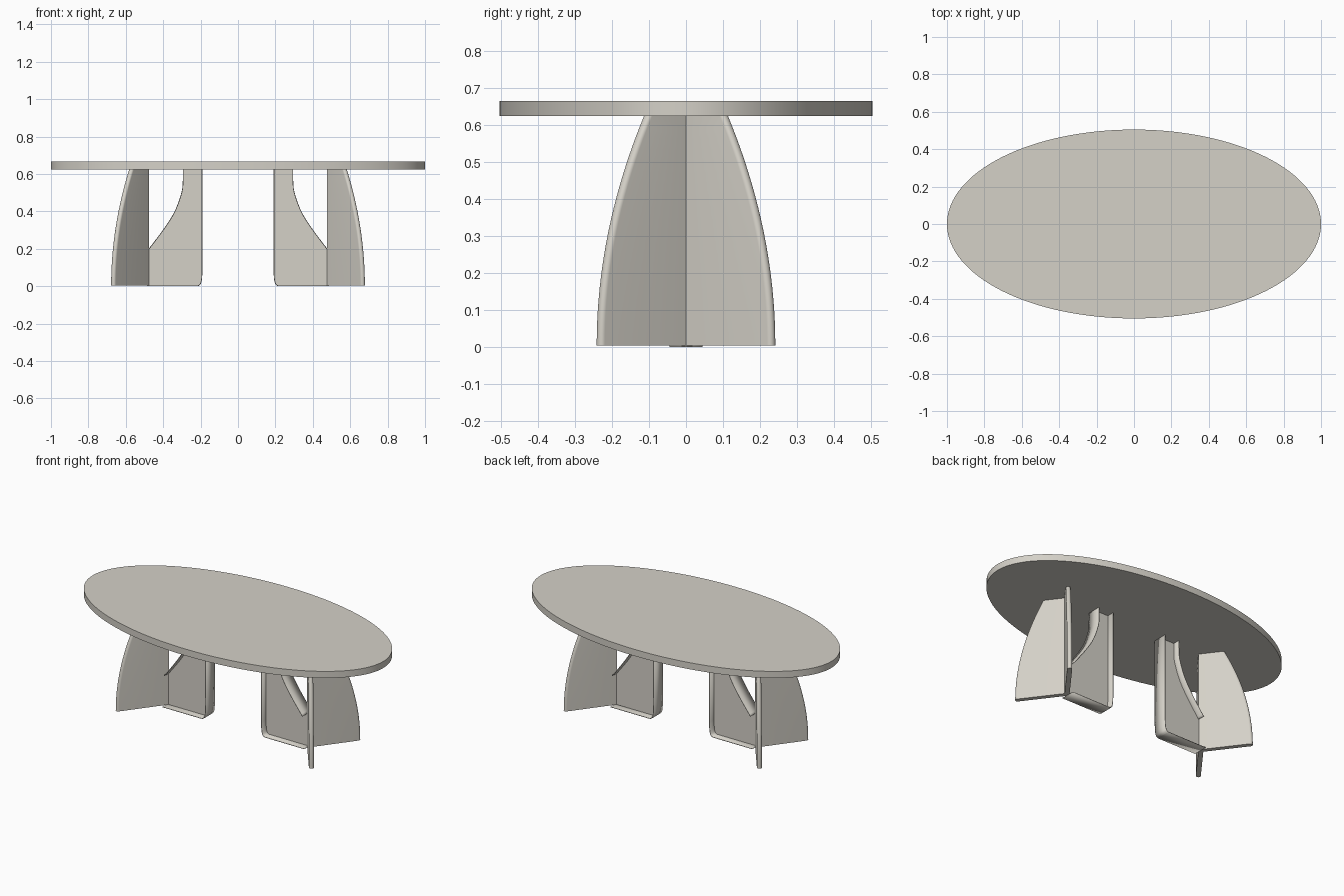
import bpy, bmesh, math

if "Cube" in bpy.data.objects:
    bpy.data.objects.remove(bpy.data.objects["Cube"])

stone = bpy.data.materials.new("warm light grey")
stone.diffuse_color = (0.66, 0.635, 0.575, 1)
stone.use_nodes = True
stone.node_tree.nodes["Principled BSDF"].inputs["Base Color"].default_value = stone.diffuse_color

TOP_Z, UNDER_Z = 0.666, 0.625
ANGLE = math.radians(53)       # spread of the outer fins
R = 0.014                      # half thickness of the outer fins
HUB_X = 0.475                  # crease where the fins meet
RIB_HALF = 0.045               # half width of the edge ribs


def finish(name, bm, smooth=True):
    bmesh.ops.recalc_face_normals(bm, faces=bm.faces)
    me = bpy.data.meshes.new(name)
    bm.to_mesh(me)
    bm.free()
    ob = bpy.data.objects.new(name, me)
    bpy.context.collection.objects.link(ob)
    me.materials.append(stone)
    if smooth:
        bpy.ops.object.select_all(action='DESELECT')
        ob.select_set(True)
        bpy.context.view_layer.objects.active = ob
        bpy.ops.object.shade_smooth_by_angle(angle=math.radians(35))
    return ob


def loft(bm, rings):
    vs = [[bm.verts.new(p) for p in ring] for ring in rings]
    n = len(vs[0])
    for a, b in zip(vs, vs[1:]):
        for i in range(n):
            j = (i + 1) % n
            bm.faces.new((a[i], a[j], b[j], b[i]))
    bm.faces.new(vs[0][::-1])
    bm.faces.new(vs[-1])


def outer_fin(name, sx, sy):
    # Upright fin with a rounded edge that leans in towards the top
    ca, sa = math.cos(ANGLE), math.sin(ANGLE)
    hub = HUB_X + R / sa
    rings = []
    for k in range(21):
        t = k / 20
        z = 0.003 + t * (UNDER_Z + 0.002 - 0.003)
        s = (0.242 - 0.129 * t * t - R) / sa
        section = [(-R * ca / sa, R), (R * ca / sa, -R)]
        for i in range(13):
            a = -math.pi / 2 + math.pi * i / 12
            section.append((s + R * math.cos(a), R * math.sin(a)))
        rings.append([(sx * (hub + u * ca - v * sa), sy * (u * sa + v * ca), z)
                      for u, v in section])
    bm = bmesh.new()
    loft(bm, rings)
    finish(name, bm)


def spline(pts, steps=6):
    # Catmull-Rom curve through the points
    p = [pts[0]] + pts + [pts[-1]]
    out = []
    for i in range(1, len(p) - 2):
        a, b, c, d = p[i - 1:i + 3]
        for k in range(steps):
            t = k / steps
            out.append(tuple(0.5 * (2 * b[q] + (c[q] - a[q]) * t
                       + (2 * a[q] - 5 * b[q] + 4 * c[q] - d[q]) * t * t
                       + (3 * b[q] - a[q] - 3 * c[q] + d[q]) * t ** 3) for q in (0, 1)))
    return out + [pts[-1]]


# Side outline of the inner fin (x, z)
end_path = [(0.192, UNDER_Z + 0.002), (0.192, 0.09)] + \
    spline([(0.192, 0.08), (0.195, 0.035), (0.202, 0.011), (0.215, 0.002)], 4) + \
    [(HUB_X + 0.012, 0.002)]
curve_path = spline([(HUB_X, 0.2), (0.396, 0.305), (0.337, 0.40), (0.302, 0.495),
                     (0.294, 0.55), (0.293, UNDER_Z + 0.002)])


def inner_web(name, sx):
    bm = bmesh.new()
    outline = end_path + [(HUB_X + 0.012, 0.2)] + curve_path
    loft(bm, [[(sx * x, y, z) for x, z in outline] for y in (-0.002, 0.002)])
    finish(name, bm, smooth=False)


def rib(name, path, sx):
    # Thin strip following one edge of the inner fin
    bm = bmesh.new()
    rows = [[bm.verts.new((sx * x, y, z)) for y in (-RIB_HALF, RIB_HALF)] for x, z in path]
    for a, b in zip(rows, rows[1:]):
        bm.faces.new((a[0], a[1], b[1], b[0]))
    ob = finish(name, bm)
    mod = ob.modifiers.new("thickness", 'SOLIDIFY')
    mod.thickness = 0.004
    mod.offset = 0


# Oval table top
bm = bmesh.new()
ovals = [[(math.cos(a), 0.505 * math.sin(a), z)
          for a in (2 * math.pi * i / 128 for i in range(128))]
         for z in (UNDER_Z, TOP_Z)]
loft(bm, ovals)
finish("table_top", bm)

# Two three-finned pedestals
for side, sx in (("left", -1), ("right", 1)):
    outer_fin(side + "_front_fin", sx, -1)
    outer_fin(side + "_back_fin", sx, 1)
    inner_web(side + "_inner_fin", sx)
    rib(side + "_inner_fin_end_rib", end_path, sx)
    rib(side + "_inner_fin_curved_rib", curve_path, sx)
